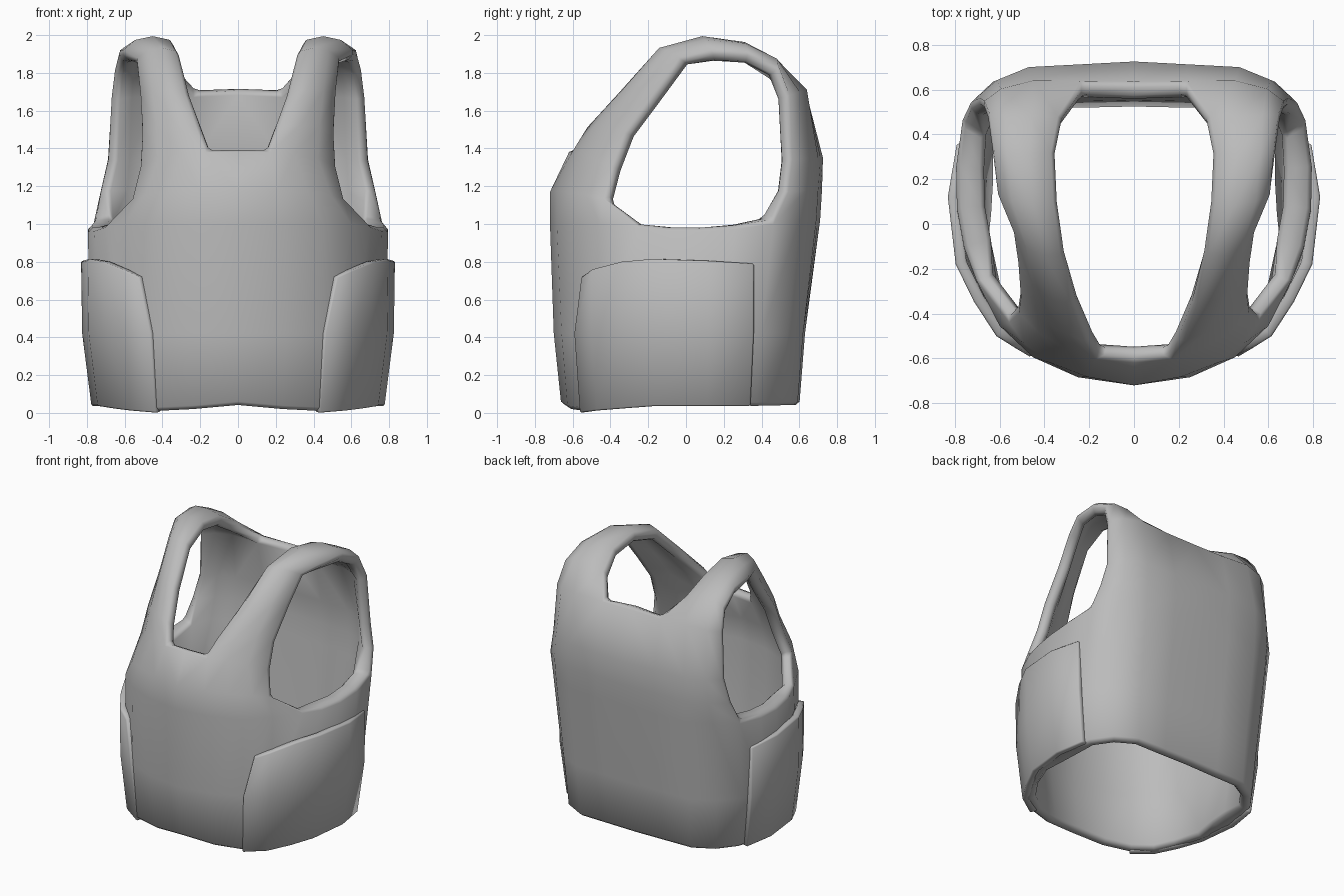
import bpy, math
import bmesh
from mathutils import Vector

cube = bpy.data.objects.get("Cube")
if cube:
    bpy.data.objects.remove(cube, do_unlink=True)

grey = bpy.data.materials.new("plain grey")
grey.use_nodes = True
grey.diffuse_color = (0.5, 0.5, 0.5, 1)
grey.node_tree.nodes["Principled BSDF"].inputs["Base Color"].default_value = (0.5, 0.5, 0.5, 1)


def through(a, m, b, t):
    """Point on the parabola through a (t=0), m (t=0.5) and b (t=1)."""
    a, m, b = Vector(a), Vector(m), Vector(b)
    return a * (1 - t) * (1 - 2 * t) + m * 4 * t * (1 - t) + b * t * (2 * t - 1)


def add_strips(bm, rows):
    """Bridge rows of points; None marks a gap in a row."""
    grid = [[bm.verts.new(p) if p is not None else None for p in row] for row in rows]
    for low, high in zip(grid, grid[1:]):
        for i in range(len(low) - 1):
            quad = (low[i], low[i + 1], high[i + 1], high[i])
            if all(quad):
                bm.faces.new(quad)


def finish(name, bm, thickness, bevel, weight):
    """Mirror the half shell, thicken it inwards by weight and soften its rims."""
    bmesh.ops.remove_doubles(bm, verts=bm.verts, dist=0.001)
    mesh = bpy.data.meshes.new(name)
    bm.to_mesh(mesh)
    bm.free()
    mesh.materials.append(grey)
    obj = bpy.data.objects.new(name, mesh)
    bpy.context.collection.objects.link(obj)
    group = obj.vertex_groups.new(name="padding")
    for v in mesh.vertices:
        group.add([v.index], weight(v.co), 'REPLACE')
    obj.modifiers.new("mirror", 'MIRROR')
    solid = obj.modifiers.new("thickness", 'SOLIDIFY')
    solid.thickness = thickness
    solid.offset = -1
    solid.vertex_group = group.name
    soft = obj.modifiers.new("rim", 'BEVEL')
    soft.width = bevel
    soft.segments = 1
    soft.limit_method = 'ANGLE'
    soft.angle_limit = math.radians(55)
    bpy.ops.object.select_all(action='DESELECT')
    obj.select_set(True)
    bpy.context.view_layer.objects.active = obj
    for modifier in list(obj.modifiers):
        bpy.ops.object.modifier_apply(modifier=modifier.name)
    bpy.ops.object.shade_smooth_by_angle(angle=math.radians(55))


# Guide lines running from the front hem over the shoulder to the back hem
centre_and_neck = [
    (0, -.66, .04), (0, -.7, .42), (0, -.72, 1), (0, -.72, 1.17), (0, -.61, 1.4),
    (.2, -.53, 1.51), (.26, -.36, 1.69), (.31, -.13, 1.91),
    (.34, .1, 1.97), (.35, .32, 1.93), (.32, .48, 1.83),
    (0, .63, 1.72), (0, .725, 1.35), (0, .72, 1.18), (0, .71, 1.02), (0, .63, .42), (0, .6, .04)]
strap_middle = [
    (.43, -.56, .01), (.45, -.58, .42), (.45, -.595, 1), (.37, -.62, 1.17), (.3, -.56, 1.38),
    (.38, -.45, 1.52), (.41, -.31, 1.71), (.44, -.13, 1.93),
    (.5, .09, 1.99), (.52, .31, 1.965), (.52, .48, 1.88),
    (.45, .64, 1.71), (.47, .7, 1.35), (.47, .7, 1.18), (.47, .69, 1.02), (.46, .62, .42), (.45, .59, .04)]
armhole_edge = [
    (.66, -.33, .03), (.68, -.31, .42), (.7, -.26, 1), (.57, -.42, 1.13), (.53, -.38, 1.3),
    (.52, -.31, 1.48), (.53, -.15, 1.69), (.55, -.02, 1.87),
    (.62, .14, 1.91), (.64, .33, 1.91), (.66, .49, 1.83),
    (.68, .54, 1.68), (.7, .55, 1.34), (.74, .53, 1.17), (.77, .46, 1.02), (.74, .4, .42), (.7, .37, .035)]

# Vest body: rounded front, shoulder strap and flat back as one run of strips
body = bmesh.new()
rows = []
for a, m, b in zip(centre_and_neck, strap_middle, armhole_edge):
    if a[0] == 0:
        row = [through(a, m, b, i / 4) for i in range(5)]
        if a[1] > 0:
            row[1] = row[0].lerp(row[2], .5)
    else:
        row = [None] + [through(a, m, b, i / 3) for i in range(4)]
    rows.append(row)
add_strips(body, rows)

# Vest body: side wall below the armhole, padded thicker than the rest
side_middle = [(.76, .04, .04), (.79, .05, .42), (.79, .07, .98)]
add_strips(body, [[through(armhole_edge[i], m, armhole_edge[-1 - i], t / 4) for t in range(5)]
                  for i, m in enumerate(side_middle)])
finish("vest_body", body, 0.125, 0.02,
       lambda p: 1 if p.x > .735 and p.z < 1.1 else .62)

# Side panels wrapping the waist, with a clipped upper front corner
plan = [Vector(p) for p in
        [(.46, -.595), (.61, -.5), (.71, -.345), (.79, -.18), (.825, .12), (.785, .36)]]
top_heights = [.72, .76, .8, .815, .805, .79]
top_plan = [plan[0].lerp(plan[1], .4)] + plan[1:]
panel = bmesh.new()
panel_rows = [
    [(p.x * .94, p.y * .95, .035 * min(1, i / 3)) for i, p in enumerate(plan)],
    [(p.x, p.y, .42) for p in plan],
    [(p.x * 1.007, p.y, z) for p, z in zip(top_plan, top_heights)]]
add_strips(panel, panel_rows)
finish("side_panels", panel, 0.05, 0.008, lambda p: 1)
